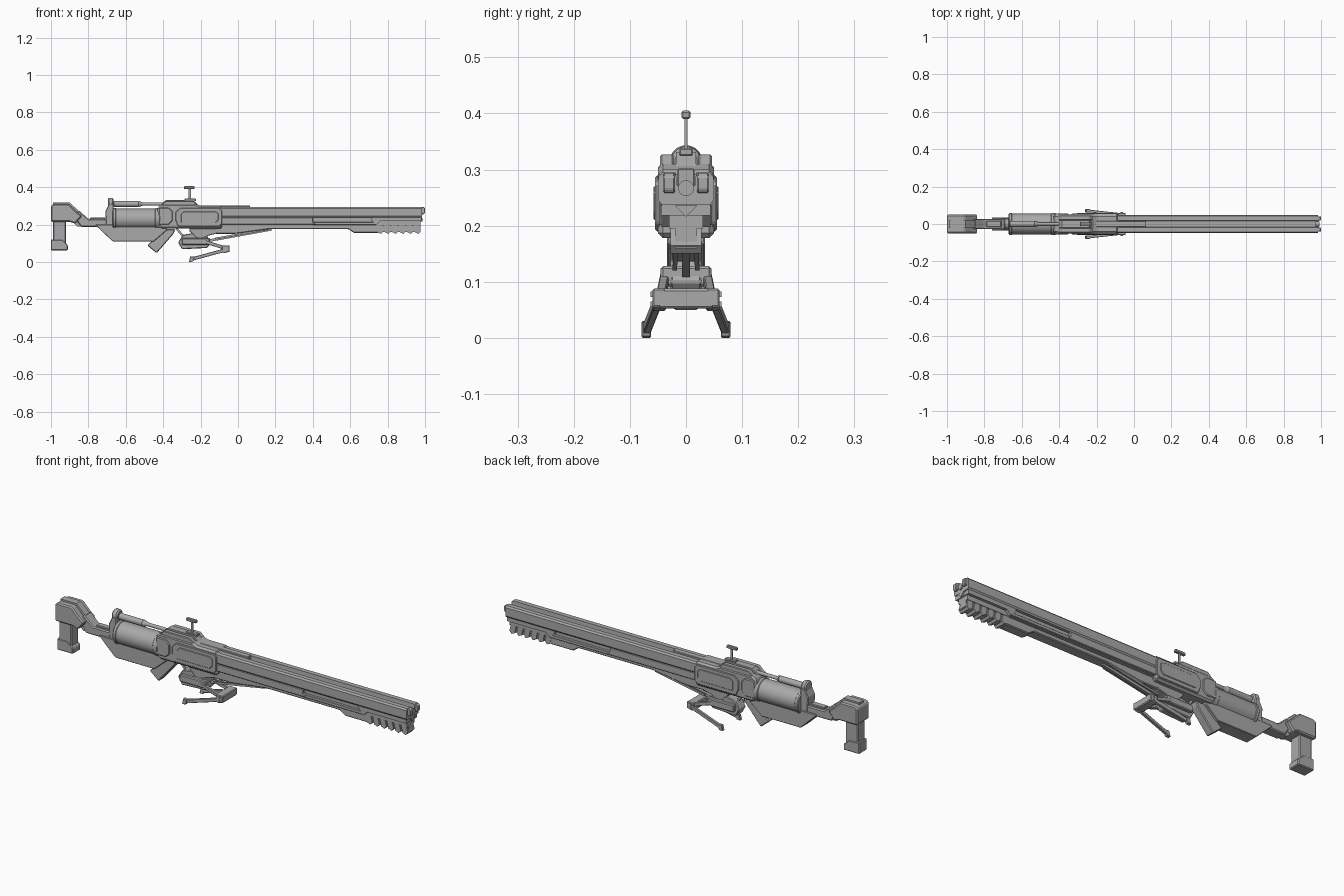
import bpy, bmesh, math
from mathutils import Vector, Matrix

cube = bpy.data.objects.get("Cube")
if cube:
    bpy.data.objects.remove(cube, do_unlink=True)

metal = bpy.data.materials.new("plain_grey")
metal.use_nodes = True
grey = (0.4, 0.4, 0.4, 1)
metal.diffuse_color = grey
metal.node_tree.nodes["Principled BSDF"].inputs["Base Color"].default_value = grey


def finish(name, bm, bevel=0.0, smooth=False):
    """Turn a bmesh into a named object with optional chamfers and smoothing."""
    bmesh.ops.recalc_face_normals(bm, faces=bm.faces)
    mesh = bpy.data.meshes.new(name)
    bm.to_mesh(mesh)
    bm.free()
    mesh.materials.append(metal)
    obj = bpy.data.objects.new(name, mesh)
    bpy.context.collection.objects.link(obj)
    if bevel:
        mod = obj.modifiers.new("chamfer", "BEVEL")
        mod.width = bevel
        mod.segments = 1
        mod.limit_method = "ANGLE"
    if smooth:
        bpy.ops.object.select_all(action="DESELECT")
        obj.select_set(True)
        bpy.context.view_layer.objects.active = obj
        bpy.ops.object.shade_smooth_by_angle(angle=math.radians(35))
    return obj


def extrude(name, points, offset, bevel):
    """Extrude a closed 3D outline along an offset."""
    bm = bmesh.new()
    face = bm.faces.new([bm.verts.new(p) for p in points])
    result = bmesh.ops.extrude_face_region(bm, geom=[face])
    verts = [g for g in result["geom"] if isinstance(g, bmesh.types.BMVert)]
    bmesh.ops.translate(bm, verts=verts, vec=offset)
    return finish(name, bm, bevel)


def side_profile(name, outline, y0, y1, bevel=0.0):
    """Side outline in x and z, extruded across the width."""
    return extrude(name, [(x, y0, z) for x, z in outline], (0, y1 - y0, 0), bevel)


def centred(name, outline, half, bevel=0.0):
    return side_profile(name, outline, -half, half, bevel)


def box(name, x0, x1, y0, y1, z0, z1, bevel=0.0):
    return side_profile(name, [(x0, z0), (x1, z0), (x1, z1), (x0, z1)], y0, y1, bevel)


def bar(name, start, end, width, height, bevel=0.0):
    """Rectangular strut between two points."""
    a, b = Vector(start), Vector(end)
    bm = bmesh.new()
    bmesh.ops.create_cube(bm, size=1)
    size = Matrix.Diagonal((width, height, (b - a).length, 1))
    turn = (b - a).to_track_quat("Z", "Y").to_matrix().to_4x4()
    bm.transform(Matrix.Translation((a + b) / 2) @ turn @ size)
    return finish(name, bm, bevel)


def tube(name, x0, x1, z, radius, end_radius=None, sides=32, bevel=0.0):
    """Round part lying along x."""
    bm = bmesh.new()
    bmesh.ops.create_cone(bm, cap_ends=True, segments=sides, radius1=radius,
                          radius2=radius if end_radius is None else end_radius,
                          depth=x1 - x0)
    place = Matrix.Translation(((x0 + x1) / 2, 0, z))
    bm.transform(place @ Matrix.Rotation(math.pi / 2, 4, "Y"))
    return finish(name, bm, bevel, True)


# Shoulder stock: wide head with raised centre ridge, leg, foot and sloping neck
head = [(-1, .215), (-1, .3), (-.985, .31), (-.905, .31), (-.865, .27),
        (-.835, .245), (-.87, .205), (-.9, .215)]
centred("stock_head", head, .05, .006)
centred("stock_ridge", [(-.99, .22), (-.99, .318), (-.9, .318), (-.8, .225),
                        (-.8, .19), (-.86, .19), (-.89, .22)], .018)
box("stock_leg", -.99, -.92, -.03, .03, .075, .23, .005)
centred("stock_foot", [(-1, .062), (-.91, .062), (-.91, .09), (-.94, .12),
                       (-1, .12)], .032, .004)
centred("stock_neck", [(-.88, .25), (-.84, .187), (-.7, .187), (-.7, .23),
                       (-.8, .23), (-.85, .275)], .028, .005)
box("neck_top_plate", -.79, -.71, -.016, .016, .225, .238, .003)

# Lower frame below the drum
centred("lower_frame", [(-.76, .195), (-.67, .11), (-.45, .11), (-.38, .17),
                        (-.38, .2), (-.76, .2)], .034, .006)

# Drum with end collars and the rod above it
tube("drum", -.655, -.43, .23, .055)
tube("drum_rear_collar", -.67, -.65, .23, .058, bevel=.004)
tube("drum_front_collar", -.445, -.415, .23, .058, bevel=.004)
centred("drum_back_plate", [(-.705, .19), (-.665, .19), (-.665, .31),
                            (-.69, .31), (-.71, .27)], .03, .004)
tube("rod_knob", -.695, -.665, .314, .03, .026, bevel=.006)
tube("rod_sleeve", -.665, -.53, .31, .016, bevel=.003)
tube("rod_taper", -.53, -.51, .31, .016, .009)
tube("rod", -.51, -.38, .31, .009)

# Receiver body with hump made of a centre spine and two cheeks
body = [(-.43, .195), (-.41, .178), (-.085, .178), (-.085, .3), (-.2, .3),
        (-.22, .31), (-.41, .31), (-.43, .29)]
centred("receiver", body, .05, .009)
hump = [(-.42, .295), (-.385, .327), (-.24, .327), (-.205, .295)]
centred("hump_spine", [(x, z + .004) for x, z in hump], .018)
box("receiver_top_strip", -.22, .065, -.015, .015, .27, .302, .002)
for sign, side in ((1, "left"), (-1, "right")):
    side_profile("hump_cheek_" + side, hump, sign * .022, sign * .046, .003)
    panel = [(-.335, .225), (-.32, .19), (-.1, .19), (-.085, .205), (-.085, .275),
             (-.1, .288), (-.31, .288), (-.335, .265)]
    side_profile("side_panel_" + side, panel, sign * .045, sign * .055, .003)
    inset = [(-.305, .21), (-.12, .21), (-.105, .225), (-.105, .26), (-.12, .27),
             (-.29, .27), (-.305, .255)]
    side_profile("panel_raise_" + side, inset, sign * .05, sign * .058, .002)
    side_profile("receiver_collar_" + side, [(-.425, .2), (-.37, .2), (-.35, .22),
                 (-.35, .27), (-.37, .29), (-.425, .29)], sign * .045, sign * .055, .004)

# Barrel shell: channelled cross-section running to the muzzle
half = [(.016, .272), (.018, .295), (.042, .295), (.049, .287), (.049, .245), (.044, .238)]
section = half + [(-y, z) for y, z in reversed(half)]
extrude("barrel_shell", [(-.1, y, z) for y, z in section], (1.085, 0, 0), 0)

# Lower shell, cut back along the long slot and stepped toward the muzzle
box("barrel_core", -.1, .975, -.03, .03, .195, .24)
centred("lower_shell_rear", [(-.1, .2), (.42, .2), (.4, .215), (.4, .239),
                             (-.1, .239)], .046, .003)
box("slot_lower_lip", .4, .74, -.044, .044, .198, .214, .002)
centred("lower_shell_front", [(.74, .198), (.76, .218), (.98, .218), (.98, .24),
                              (.71, .24), (.71, .225)], .044)

# Underside rail widening into the vented fore end
centred("underside_rail", [(-.12, .15), (-.02, .15), (.17, .176), (.59, .176),
                           (.62, .155), (.75, .155), (.75, .2), (-.12, .2)], .026, .004)
box("vent_core", .74, .975, -.02, .02, .16, .22)
for i in range(6):
    x = .735 + i * .04
    centred("vent_fin_%d" % i, [(x, .222), (x + .026, .222), (x + .042, .165),
                                (x + .03, .15), (x + .012, .158)], .028)

# Muzzle: paired blocks, bore ring and wedge
for sign, side in ((1, "left"), (-1, "right")):
    side_profile("muzzle_block_" + side, [(.97, .258), (.995, .258), (1, .265),
                 (1, .287), (.992, .294), (.97, .294)], sign * .02, sign * .04, .002)
tube("bore_ring", .97, .992, .267, .014, sides=20)
extrude("muzzle_wedge", [(.975, -.02, .236), (.975, .02, .236), (.975, 0, .216)],
        (.012, 0, 0), 0)

# Folding sight
box("sight_post", -.264, -.252, -.003, .003, .325, .395)
box("sight_head", -.29, -.232, -.008, .008, .39, .405, .003)
box("sight_base", -.285, -.225, -.012, .012, .325, .338, .002)

# Angled grip, trigger and guard block
centred("angled_grip", [(-.43, .175), (-.335, .175), (-.345, .15), (-.435, .047),
                        (-.485, .088), (-.42, .155)], .022, .004)
bar("trigger", (-.33, 0, .18), (-.295, 0, .14), .01, .012)
centred("lower_block", [(-.26, .18), (-.09, .18), (-.12, .15), (-.16, .14),
                        (-.19, .12), (-.225, .13), (-.26, .165)], .026, .003)
centred("bipod_mount", [(-.32, .105), (-.295, .145), (-.24, .155), (-.215, .125),
                        (-.165, .14), (-.145, .1), (-.165, .075), (-.3, .068)], .028, .004)
box("bipod_cross_bar", -.3, -.15, -.045, .045, .092, .128, .004)
box("bipod_yoke", -.09, -.045, -.05, .05, .052, .088, .004)

# Bipod arms, splayed legs and feet on both sides
bar("bipod_stay", (-.15, 0, .115), (.18, 0, .175), .014, .014)
for sign, side in ((1, "left"), (-1, "right")):
    bar("bipod_arm_" + side, (-.2, sign * .036, .115), (-.06, sign * .045, .072), .016, .018, .002)
    bar("bipod_brace_" + side, (-.12, sign * .02, .125), (.16, sign * .018, .175), .008, .01)
    side_profile("bipod_hinge_" + side, [(-.085, .055), (-.075, .047), (-.045, .055),
                 (-.045, .088), (-.085, .088)], sign * .036, sign * .06, .003)
    bar("bipod_leg_" + side, (-.06, sign * .05, .066), (-.245, sign * .07, .016), .014, .018, .002)
    side_profile("bipod_foot_" + side, [(-.262, 0), (-.24, .002), (-.233, .028),
                 (-.255, .03)], sign * .062, sign * .079, .002)
    for z in (.06, .078):
        box("hinge_bolt_" + side, -.072, -.06, sign * .058, sign * .063, z - .005, z + .005)
